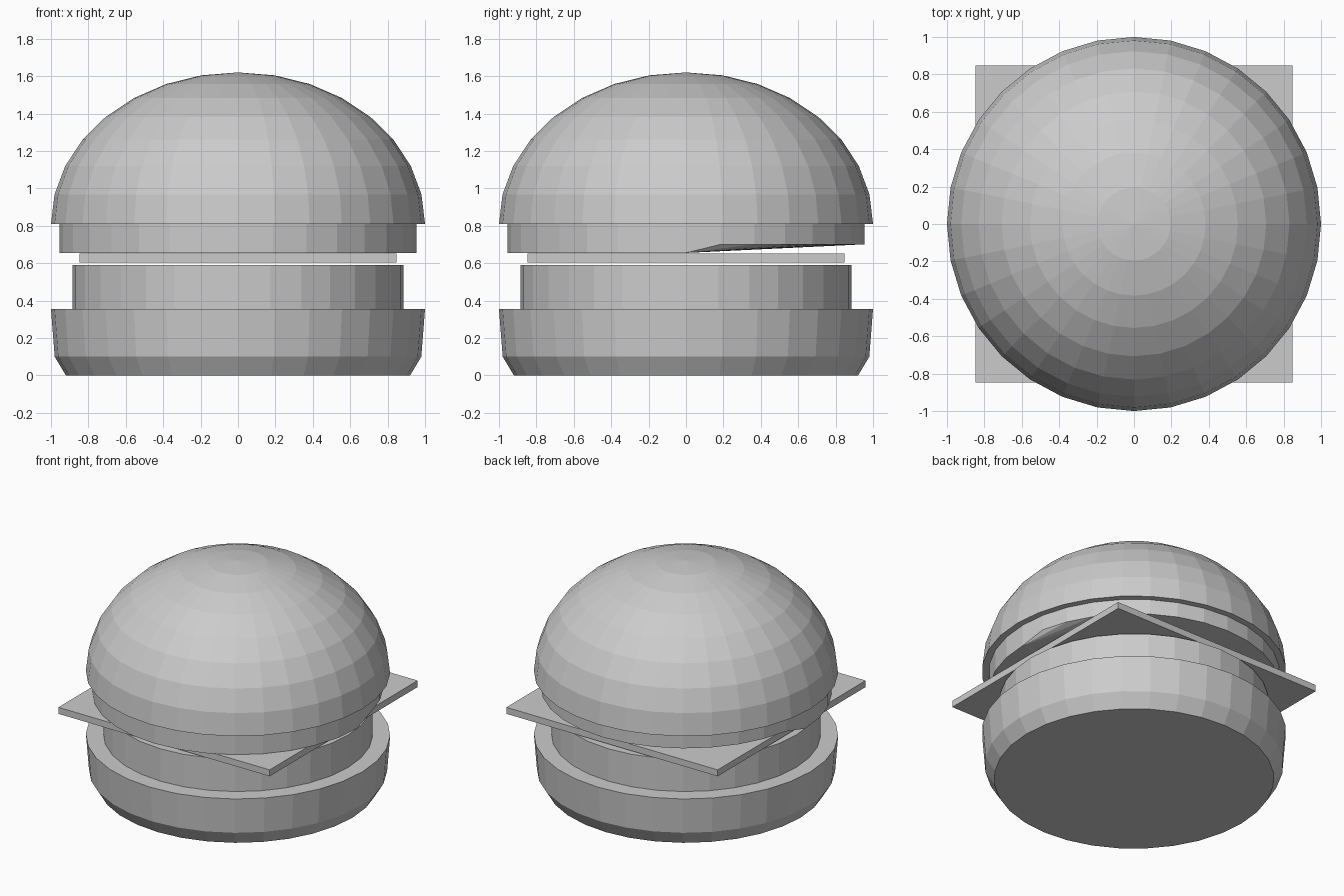
import bpy, bmesh, math

if "Cube" in bpy.data.objects:
    bpy.data.objects.remove(bpy.data.objects["Cube"])

SIDES = 32


def make_object(name, bm):
    bmesh.ops.recalc_face_normals(bm, faces=bm.faces[:])
    mesh = bpy.data.meshes.new(name)
    bm.to_mesh(mesh)
    bm.free()
    obj = bpy.data.objects.new(name, mesh)
    bpy.context.collection.objects.link(obj)
    return obj


def turned(name, profile, fan_base=False):
    """Revolve (radius, z) points from bottom to top; radius 0 ends in a pole."""
    bm = bmesh.new()
    rings = []
    for r, z in profile:
        if r < 1e-4:
            rings.append([bm.verts.new((0, 0, z))] * SIDES)
        else:
            rings.append([bm.verts.new((r * math.cos(math.tau * i / SIDES),
                                        r * math.sin(math.tau * i / SIDES), z))
                          for i in range(SIDES)])
    for low, high in zip(rings, rings[1:]):
        for i in range(SIDES):
            j = (i + 1) % SIDES
            corners = [low[i], low[j], high[j], high[i]]
            bm.faces.new(list(dict.fromkeys(corners)))
    base = rings[0]
    if fan_base:
        # underside lifted along the back half, so it is split into a fan
        for v in base:
            if v.co.y > 0.01:
                v.co.z += 0.046
        for i in range(1, SIDES - 1):
            bm.faces.new((base[0], base[i], base[i + 1]))
    else:
        bm.faces.new(base)
    if profile[-1][0] > 1e-4:
        bm.faces.new(rings[-1])
    return make_object(name, bm)


# Bottom bun and patty
turned("bottom_bun", [(0.92, 0), (0.98, 0.10), (1.0, 0.355)])
turned("patty", [(0.885, 0.355), (0.885, 0.59)])

# Square cheese slice
bm = bmesh.new()
bmesh.ops.create_cube(bm, size=1)
bmesh.ops.scale(bm, vec=(1.695, 1.695, 0.047), verts=bm.verts[:])
bmesh.ops.translate(bm, vec=(0, 0, 0.627), verts=bm.verts[:])
make_object("cheese_slice", bm)

# Tomato layer with raised rear underside
turned("tomato_layer", [(0.955, 0.655), (0.955, 0.81)], fan_base=True)

# Domed top bun
dome = [(math.cos(math.pi * k / 16), 0.81 + 0.81 * math.sin(math.pi * k / 16))
        for k in range(9)]
turned("top_bun", dome)
